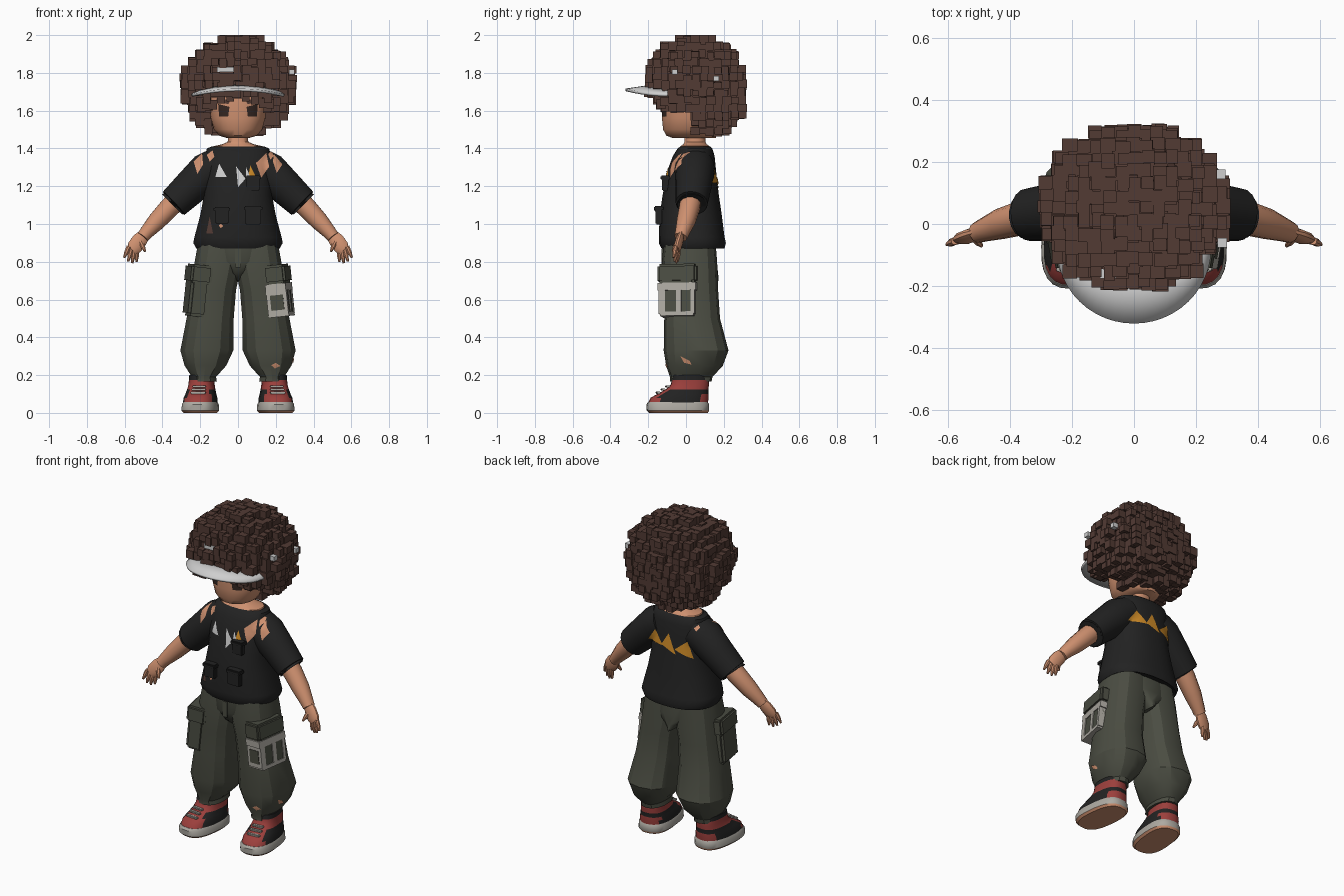
import bpy, bmesh, math, random
from mathutils import Vector, Matrix
from mathutils.bvhtree import BVHTree

random.seed(4)
if "Cube" in bpy.data.objects:
    bpy.data.objects.remove(bpy.data.objects["Cube"])


def material(name, r, g, b):
    m = bpy.data.materials.new(name)
    m.use_nodes = True
    m.diffuse_color = (r, g, b, 1)
    m.node_tree.nodes["Principled BSDF"].inputs["Base Color"].default_value = (r, g, b, 1)
    return m


HAIR = material("hair brown", .085, .043, .034)
BLACK = material("cloth black", .016, .016, .016)
GREEN = material("trouser green", .07, .074, .055)
SKIN = material("skin", .62, .28, .16)
RED = material("shoe red", .33, .05, .045)
WHITE = material("light grey", .62, .62, .62)
SOLE = material("sole grey", .42, .4, .36)
ORANGE = material("print orange", .6, .25, .02)
DARK = material("eye brown", .035, .02, .016)


def finish(name, bm, *mats, rule=None, angle=40):
    bmesh.ops.recalc_face_normals(bm, faces=bm.faces)
    if rule:
        for f in bm.faces:
            f.material_index = rule(f)
    me = bpy.data.meshes.new(name)
    bm.to_mesh(me)
    bm.free()
    for m in mats:
        me.materials.append(m)
    if angle:
        me.shade_smooth()
        me.set_sharp_from_angle(angle=math.radians(angle))
    ob = bpy.data.objects.new(name, me)
    bpy.context.scene.collection.objects.link(ob)
    return ob


def loft(name, rings, *mats, n=20, p=.85, rule=None, angle=40, matrix=None):
    """Skin a list of (centre, u, v) ellipses and cap both ends."""
    bm = bmesh.new()
    loops = []
    for c, u, v in rings:
        loop = []
        for i in range(n):
            a = math.tau * (i + .5) / n
            ca, sa = (math.copysign(abs(t) ** p, t) for t in (math.cos(a), math.sin(a)))
            loop.append(bm.verts.new(Vector(c) + Vector(u) * ca + Vector(v) * sa))
        loops.append(loop)
    for a, b in zip(loops, loops[1:]):
        for i in range(n):
            j = (i + 1) % n
            bm.faces.new((a[i], a[j], b[j], b[i]))
    bm.faces.new(loops[0])
    bm.faces.new(loops[-1])
    if matrix:
        bm.transform(matrix)
    return finish(name, bm, *mats, rule=rule, angle=angle)


def level(z, x0, x1, y0, y1, s=1):
    """Horizontal ring from its extents, mirrored when s is -1."""
    return ((s * (x0 + x1) / 2, (y0 + y1) / 2, z), ((x1 - x0) / 2, 0, 0), (0, (y1 - y0) / 2, 0))


def tube(name, pts, mat, s=1, n=12, flat=1):
    """Round limb along (x, y, z, radius) points in the arm plane."""
    P = [Vector((s * x, y, z)) for x, y, z, r in pts]
    rings = []
    for i, c in enumerate(P):
        d = (P[min(i + 1, len(P) - 1)] - P[max(i - 1, 0)]).normalized()
        u = d.cross(Vector((0, 1, 0))).normalized()
        v = d.cross(u)
        rings.append((c, u * pts[i][3], v * pts[i][3] * flat))
    return loft(name, rings, mat, n=n, p=1)


def box(name, size, matrix, mat, bevel=0.0):
    bm = bmesh.new()
    bmesh.ops.create_cube(bm, size=1, matrix=Matrix.Diagonal((*size, 1)))
    if bevel:
        bmesh.ops.bevel(bm, geom=bm.edges[:], offset=bevel, segments=2, affect='EDGES')
    bm.transform(matrix)
    return finish(name, bm, mat, angle=30)


def surface(*obs):
    verts, polys = [], []
    for ob in obs:
        k = len(verts)
        verts += [v.co.copy() for v in ob.data.vertices]
        polys += [[k + i for i in p.vertices] for p in ob.data.polygons]
    return BVHTree.FromPolygons(verts, polys)


def decal(name, tree, pts, direction, mat):
    """Thin plate draped on a surface; pts are (across, z)."""
    d = Vector(direction)
    bm = bmesh.new()
    across = Vector((0, 1, 0)) if d.x else Vector((1, 0, 0))
    bm.faces.new([bm.verts.new(across * a + Vector((0, 0, z)) - d) for a, z in pts])
    bmesh.ops.triangulate(bm, faces=bm.faces[:])
    bmesh.ops.subdivide_edges(bm, edges=bm.edges[:], cuts=4, use_grid_fill=True)
    for v in bm.verts[:]:
        hit = tree.ray_cast(v.co, d)[0]
        if hit:
            v.co = hit - d * .005
        else:
            bm.verts.remove(v)
    return finish(name, bm, mat)


FRONT, BACK, LEFT = (0, 1, 0), (0, -1, 0), (-1, 0, 0)


def tri(x, z, w, h, lean=0):
    return [(x - w, z), (x + w, z), (x + lean, z + h)]


def shard(x, z, w, h, lean=0):
    return [(x - w, z + h * .2), (x - w * .2, z - h), (x + w, z - h * .1), (x + lean, z + h)]


# Head, neck and eyes
head = loft("head", [level(z, -w, w, y, .16) for z, w, y in (
    (1.455, .06, -.07), (1.468, .1, -.105), (1.5, .128, -.122), (1.56, .145, -.128),
    (1.65, .155, -.13), (1.74, .15, -.12))], SKIN, n=28)
loft("neck", [level(z, -w, w, .045 - r, .05 + r) for z, w, r in (
    (1.37, .15, .09), (1.412, .13, .075), (1.422, .085, .06), (1.435, .055, .053), (1.5, .052, .052))], SKIN)
face = surface(head)
for s, side in ((1, "left"), (-1, "right")):
    decal(side + "_eye", face, [(s * .052, 1.57), (s * .1, 1.57), (s * .105, 1.635), (s * .045, 1.62)], FRONT, DARK)
    decal(side + "_eyebrow", face, [(s * .05, 1.635), (s * .115, 1.645), (s * .115, 1.665), (s * .04, 1.655)], FRONT, HAIR)

# Curly hair made of stacked blocks around a core
bm = bmesh.new()
bmesh.ops.create_icosphere(bm, subdivisions=3, radius=.205, matrix=Matrix.Translation((0, .085, 1.76)))


def hair_block(pos, size):
    bmesh.ops.create_cube(bm, size=1, matrix=Matrix.Translation(pos) @ Matrix.Diagonal((*size, 1)))


step = .04
cells = range(-8, 9)
for i in cells:
    for j in cells:
        for k in cells:
            x, y, z = Vector((i, j, k)) * step + Vector((0, .05, 1.735))
            below = max(0, 1.735 - z)
            flat = abs(x / .298) ** 2.15 + abs((y - .05 - .1 * below) / .264) ** 2.15
            d = flat + (abs(below / .272) ** 2.3 if below else abs((z - 1.735) / .258) ** 2.15)
            open_face = (y < .02 and z < 1.6) or (y < .01 and z < 1.675 and abs(x) < .155)
            open_neck = abs(x) < .1 and y < .1 and z < 1.5
            band_gap = y < -.13 and -.1 < x < 0 and abs(z - 1.815) < .01
            if d < .5 or d > random.uniform(.94, 1.03) or open_face or open_neck or band_gap:
                continue
            size = [step * random.uniform(.9, 1.3) for t in range(3)]
            pos = Vector((x, y, z)) + Vector([random.uniform(-.008, .008) for t in range(3)])
            pos.z = min(pos.z, 2 - size[2] / 2)
            hair_block(pos, size)
# Locks over the brow and beside the cheeks
for x, y, z in ((.04, -.14, 1.67), (.09, -.15, 1.665), (.13, -.135, 1.64), (.17, -.13, 1.635)):
    for s in (1, -1):
        hair_block((s * x, y, z + random.uniform(-.01, .01)), (.04, .05, .05))
finish("curly_hair", bm, HAIR, angle=0)

# Visor brim and glimpses of its band
bm = bmesh.new()
rows = []
for i in range(25):
    a = math.pi * (i / 24 - .5)
    sa, ca = math.sin(a), math.cos(a)
    rows.append([bm.verts.new((sa * (.245 - .04 * t), -.08 - ca * (.24 - .17 * t),
                               1.71 + .025 * t - .03 * sa * sa)) for t in (0, .5, 1)])
for a, b in zip(rows, rows[1:]):
    for t in (0, 1):
        bm.faces.new((a[t], a[t + 1], b[t + 1], b[t]))
brim = finish("visor_brim", bm, WHITE)
mod = brim.modifiers.new("thickness", 'SOLIDIFY')
mod.thickness, mod.offset = .014, 0
for x, y, z, w in ((-.06, -.16, 1.818, .1), (.285, -.06, 1.805, .03), (.28, .16, 1.77, .03)):
    box("visor_band_patch", (w, .03, .028), Matrix.Translation((x, y, z)), WHITE)

# Shirt body and sleeves
shirt = loft("shirt_body", [level(z, -w, w, y0, y1) for z, w, y0, y1 in (
    (.885, .2, -.11, .18), (.87, .222, -.13, .205), (.9, .238, -.145, .212), (.93, .232, -.145, .205),
    (1.05, .2, -.14, .19), (1.15, .182, -.125, .175), (1.28, .182, -.1, .16), (1.36, .178, -.07, .152),
    (1.4, .165, -.045, .14), (1.41, .14, -.03, .13), (1.4, .12, -.02, .115))], BLACK, n=28)
cloth = [shirt]
for s, side in ((1, "left"), (-1, "right")):
    cloth.append(tube(side + "_sleeve", [(.1, .05, 1.31, .1), (.165, .045, 1.275, .105), (.25, .04, 1.195, .095),
                                         (.34, .03, 1.11, .085), (.348, .03, 1.103, .078), (.33, .03, 1.12, .065)], BLACK, s, 18))
    tube(side + "_arm", [(.28, .03, 1.17, .058), (.36, .02, 1.09, .056), (.43, 0, 1.015, .05),
                         (.485, -.02, .955, .038), (.505, -.028, .93, .034)], SKIN, s)
    tube(side + "_palm", [(.495, -.025, .945, .032), (.52, -.034, .915, .042), (.547, -.045, .878, .042),
                          (.562, -.05, .86, .03)], SKIN, s, 12, .5)
    # Fingers and thumb
    for x, y, z, tx, ty, tz in ((.578, -.055, .88, .603, -.066, .822), (.565, -.05, .865, .582, -.06, .802),
                                (.55, -.046, .86, .56, -.052, .793), (.535, -.04, .86, .537, -.045, .8),
                                (.515, -.045, .905, .492, -.07, .855)):
        tube(side + "_finger", [(x, y, z, .013), ((x + tx) / 2, (y + ty) / 2, (z + tz) / 2, .0125),
                                (tx, ty, tz, .006)], SKIN, s, 8)

# Printed triangles and tears
tree = surface(*cloth)
for x, z, w, h, m in ((-.09, 1.25, .03, .07, WHITE), (.075, 1.25, .02, .06, ORANGE), (.053, 1.25, .012, .05, WHITE)):
    decal("front_print", tree, tri(x, z, w, h, -.01), FRONT, m)
decal("front_print", tree, [(-.01, 1.305), (.04, 1.24), (.0, 1.195)], FRONT, WHITE)
decal("back_print", tree, [(.16, 1.215), (.04, 1.22), (.105, 1.295)], BACK, ORANGE)
decal("back_print", tree, [(.05, 1.225), (-.05, 1.185), (.005, 1.3)], BACK, ORANGE)
decal("back_print", tree, [(-.04, 1.215), (-.145, 1.17), (-.115, 1.275)], BACK, ORANGE)
for x, z, w, h, lean in ((.13, 1.31, .035, .065, .02), (.21, 1.32, .025, .05, -.02), (-.21, 1.32, .025, .055, .02),
                         (-.145, 1.36, .02, .03, .01), (.175, 1.365, .015, .025, 0)):
    decal("shirt_tear", tree, shard(x, z, w, h, lean), FRONT, SKIN)
decal("shoulder_tear", tree, shard(-.16, 1.36, .015, .015), BACK, SKIN)
decal("brown_stain", tree, tri(-.15, .95, .018, .09), FRONT, HAIR)
decal("small_tear", tree, shard(-.09, .99, .012, .012, 0), FRONT, SKIN)

# Shirt pockets with flaps
for x, y, z, w in ((.08, -.145, 1.04, .085), (-.085, -.145, 1.04, .075), (.08, -.11, 1.21, .07)):
    box("shirt_pocket", (w, .035, w), Matrix.Translation((x, y, z)), BLACK, .006)
    box("shirt_pocket_flap", (w + .012, .05, .025), Matrix.Translation((x, y, z + w / 2)), BLACK, .006)

# Trousers
loft("trouser_hips", [level(z, -w, w, y, .165 + (.8 - z) * .1) for z, w, y in (
    (.7, .012, -.05), (.74, .06, -.1), (.8, .19, -.125), (.92, .212, -.122))], GREEN)
for s, side in ((1, "left"), (-1, "right")):
    leg = loft(side + "_trouser_leg", [level(*r, s) for r in (
        (.92, -.03, .21, -.115, .155), (.8, -.025, .232, -.128, .165), (.65, .008, .25, -.122, .17),
        (.5, .02, .275, -.115, .18), (.33, .022, .308, -.118, .225), (.25, .06, .285, -.105, .195),
        (.19, .115, .245, -.085, .14), (.165, .11, .25, -.085, .135))], GREEN, n=14, angle=25)
    if s == 1:
        tree = surface(leg)
        decal("trouser_tear", tree, [(-.03, .3), (.02, .275), (.03, .255), (-.01, .265)], LEFT, SKIN)
        decal("trouser_tear", tree, shard(.2, .25, .025, .015), FRONT, SKIN)
    # Cargo pocket, its flap and worn trim
    M = (Matrix.Translation((s * .218, -.04, .645)) @ Matrix.Rotation(s * math.radians(-6), 4, 'Y')
         @ Matrix.Rotation(s * math.radians(-10), 4, 'Z'))
    box(side + "_cargo_pocket", (.1, .19, .27), M, GREEN, .015)
    box(side + "_cargo_flap", (.115, .21, .1), M @ Matrix.Translation((0, 0, .09)), GREEN, .012)
    if s == 1:
        for y, z, w, h in ((0, .02, .205, .04), (0, -.125, .18, .022), (-.08, -.05, .034, .15),
                           (.085, -.05, .02, .15), (.01, -.05, .028, .14)):
            box("worn_pocket_trim", (.109, w, h), M @ Matrix.Translation((0, y, z)), SOLE)
        box("pocket_front_panel", (.07, .02, .08), M @ Matrix.Translation((0, -.09, -.06)), GREEN)
box("trouser_fly", (.03, .012, .1), Matrix.Translation((0, -.125, .82)), GREEN, .003)


# Shoes: red toe, collar and heel with black sides and stripe
def upper_colour(f):
    c = f.calc_center_median()
    if c.z > .17:
        return 1
    heel = c.y > .075 and c.z < .1
    toe = c.y < -.14 or (abs(f.normal.x) < .55 and c.y < 0)
    return 0 if toe or heel or c.z > .12 else 1


for s, side in ((1, "left"), (-1, "right")):
    M = Matrix.Translation((s * .195, 0, 0)) @ Matrix.Rotation(s * math.radians(6), 4, 'Z')
    loft(side + "_shoe_sole", [level(z, -w, w, y0, y1) for z, w, y0, y1 in (
        (0, .085, -.195, .115), (.012, .097, -.208, .122), (.045, .095, -.21, .122), (.058, .088, -.2, .115))],
        SOLE, SKIN, n=24, p=.75, matrix=M, rule=lambda f: int(f.normal.z < -.5))
    loft(side + "_shoe_upper", [level(z, -w, w, y0, y1) for z, w, y0, y1 in (
        (.05, .09, -.202, .116), (.08, .087, -.188, .119), (.1, .08, -.152, .119), (.125, .073, -.106, .118),
        (.15, .068, -.08, .122), (.175, .066, -.075, .12), (.2, .064, -.07, .115))],
        RED, BLACK, n=24, p=.78, matrix=M, rule=upper_colour)
    # Laces climbing the tongue
    for y, z, w in ((-.148, .107, .08), (-.122, .124, .075), (-.098, .14, .07)):
        box(side + "_lace", (w, .02, .012), M @ Matrix.Translation((0, y, z)), SOLE, .003)
